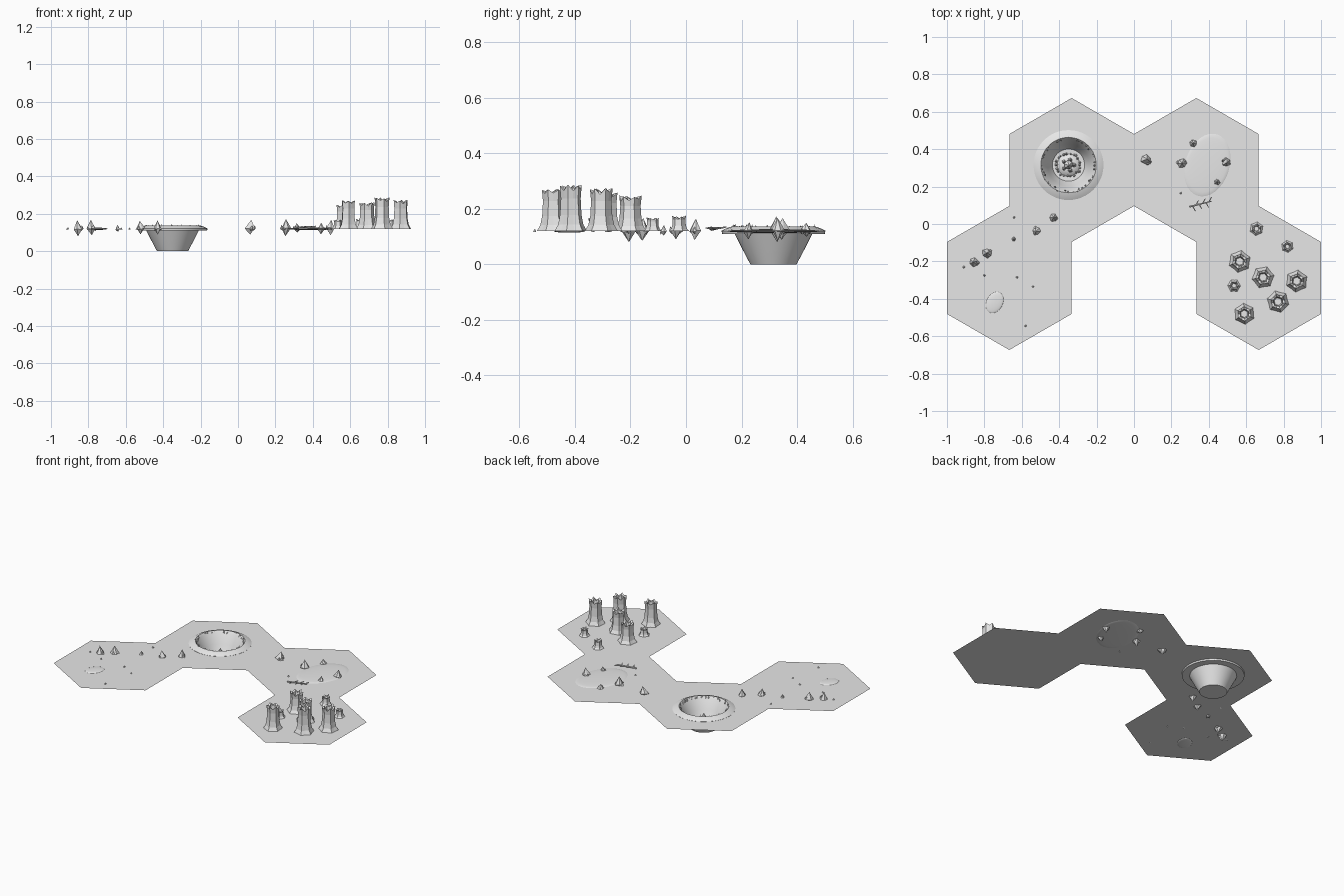
import bpy, bmesh, math, random
from mathutils import Vector, Matrix

if "Cube" in bpy.data.objects:
    bpy.data.objects.remove(bpy.data.objects["Cube"])

random.seed(4)
Z = 0.12                       # ground level
TAU = math.tau
grey = bpy.data.materials.new("pale_grey")
grey.diffuse_color = (0.8, 0.8, 0.8, 1)
grey.use_nodes = True
grey.node_tree.nodes["Principled BSDF"].inputs["Base Color"].default_value = grey.diffuse_color


def finish(name, bm, smooth=False):
    bmesh.ops.recalc_face_normals(bm, faces=bm.faces)
    me = bpy.data.meshes.new(name)
    bm.to_mesh(me)
    bm.free()
    me.materials.append(grey)
    ob = bpy.data.objects.new(name, me)
    bpy.context.collection.objects.link(ob)
    if smooth:
        bpy.ops.object.select_all(action='DESELECT')
        ob.select_set(True)
        bpy.context.view_layer.objects.active = ob
        bpy.ops.object.shade_smooth_by_angle(angle=math.radians(35))
    return ob


def loft(bm, rings, cap_last=True):
    """Join rings of points with quads."""
    rows = [[bm.verts.new(p) for p in r] for r in rings]
    n = len(rows[0])
    for a, b in zip(rows, rows[1:]):
        for i in range(n):
            j = (i + 1) % n
            bm.faces.new((a[i], a[j], b[j], b[i]))
    if cap_last:
        bm.faces.new(rows[-1])


def ring(c, r, z, n, turn=0.0):
    return [Vector((c[0] + r * math.cos(TAU * i / n + turn),
                    c[1] + r * math.sin(TAU * i / n + turn), z)) for i in range(n)]


def spike(bm, x, y, r, low, high, sides=5, lean=0.2):
    """Double-ended shard around the given spot."""
    turn = random.uniform(0, TAU)
    mid = (low + high) / 2 - 0.004
    girth = [bm.verts.new((x + r * k * math.cos(TAU * i / sides + turn),
                           y + r * k * math.sin(TAU * i / sides + turn),
                           mid + random.uniform(-.15, .15) * r))
             for i in range(sides) for k in [random.uniform(.8, 1.1)]]
    for z in (low, high):
        tip = bm.verts.new((x + random.uniform(-lean, lean) * r,
                            y + random.uniform(-lean, lean) * r, z))
        for i in range(sides):
            bm.faces.new((girth[i], girth[(i + 1) % sides], tip))


# ---- hexagonal ground tiles; the crater tile has a round hole
R = 2 / 3 / math.sqrt(3)
CRATER = Vector((-0.35, 0.315))
for name, cx, cy in (("tile_pond", 1/3, .2885), ("tile_pillars", 2/3, -.2885),
                     ("tile_meadow", -2/3, -.2885), ("tile_crater", -1/3, .2885)):
    bm = bmesh.new()
    if name == "tile_crater":
        n, outer = 48, []
        for i in range(n):     # walk the hexagon outline evenly per side
            k, t = divmod(i, n // 6)
            a, b = [Vector((cx + R * math.cos(TAU * q / 6 + math.pi / 6),
                            cy + R * math.sin(TAU * q / 6 + math.pi / 6), Z)) for q in (k, k + 1)]
            outer.append(a.lerp(b, t / (n // 6)))
        loft(bm, [outer, ring(CRATER, 0.15, Z, n, math.pi / 6)], False)
    else:
        bm.faces.new([bm.verts.new(p) for p in ring((cx, cy), R, Z, 6, math.pi / 6)])
    finish(name, bm)

# ---- crater bowl: under-flange, raised rim, inner wall, floor
bm = bmesh.new()
n = 48
inner = [(.15, .11), (.185, .11), (.187, .121), (.168, .131), (.148, .137), (.138, .125),
         (.112, .062), (.086, .014), (.06, .012), (.045, .024), (.025, .03)]
loft(bm, [ring(CRATER, r, z, n) for r, z in inner])
loft(bm, [ring(CRATER, r, z, n) for r, z in ((.15, .11), (.14, .11), (.112, .055), (.083, 0))])
finish("crater_bowl", bm, True)

# ---- broken stones on the rim and round the floor, shards in the middle
bm = bmesh.new()
for count, rad, low, high, size in ((44, .143, .118, .146, .008), (22, .062, .008, .034, .008)):
    for i in range(count):
        a = TAU * (i + random.uniform(-.3, .3)) / count
        d = rad + random.uniform(-.006, .006)
        spike(bm, CRATER.x + d * math.cos(a), CRATER.y + d * math.sin(a),
              size * random.uniform(.6, 1.2), low, high - random.uniform(0, .012), 5, .5)
finish("crater_stones", bm)
bm = bmesh.new()
spike(bm, CRATER.x, CRATER.y, .026, .015, .09, 6)
for i in range(5):
    a = TAU * i / 5
    spike(bm, CRATER.x + .03 * math.cos(a), CRATER.y + .03 * math.sin(a), .012, .012, .058)
finish("crater_shards", bm)

# ---- hollow six-sided pillars with flared feet and jagged tops
for i, (x, y, top, s) in enumerate((
        (.565, -.2, .25, 1), (.69, -.285, .265, 1), (.77, -.415, .288, 1), (.87, -.305, .275, 1),
        (.59, -.48, .275, .95), (.655, -.025, .176, .62), (.82, -.12, .17, .55),
        (.535, -.33, .17, .58))):
    bm = bmesh.new()
    n, turn = 12, random.uniform(0, TAU)
    notch = [random.uniform(0, .008) if k % 2 == 0 else random.uniform(.014, .024) for k in range(n)]

    def section(r, z, valley, jag=0):
        pts = []
        for k in range(n):
            q = r * s * (1 if k % 2 == 0 else valley)
            a = TAU * k / n + turn
            pts.append(Vector((x + q * math.cos(a), y + q * math.sin(a), z - jag * notch[k] * s)))
        return pts
    h = top - Z
    loft(bm, [section(.060, Z, .84), section(.047, Z + .14 * h, .84), section(.040, Z + .35 * h, .86),
              section(.037, Z + .7 * h, .87), section(.041, top, .87, 1),
              section(.027, top - .004, .87, 1), section(.021, top - .4 * h, .87)])
    finish(f"pillar_{i + 1}", bm)

# ---- standing crystals: x, y, radius, bottom, top
bm = bmesh.new()
for x, y, r, low, high in (
        (.065, .345, .029, .088, .167), (.255, .325, .026, .08, .172), (.318, .432, .02, .1, .15),
        (.495, .33, .026, .085, .168), (.445, .225, .019, .09, .152), (-.43, .035, .022, .088, .165),
        (-.52, -.037, .024, .09, .162), (-.643, -.08, .013, .104, .142),
        (-.785, -.155, .026, .085, .167), (-.855, -.205, .026, .08, .166)):
    spike(bm, x, y, r, low, high, 6)
    for k in range(2):         # small side shards
        a = random.uniform(0, TAU)
        spike(bm, x + r * .7 * math.cos(a), y + r * .7 * math.sin(a), r * .45,
              Z - .012, Z + .4 * (high - Z), 5, .8)
finish("crystals", bm)

# ---- pebbles
bm = bmesh.new()
for x, y in ((-.64, .035), (-.91, -.23), (-.8, -.275), (-.625, -.285), (-.54, -.335),
             (-.58, -.545), (.25, .165)):
    spike(bm, x, y, .008, Z - .004, Z + .008)
finish("pebbles", bm)

# ---- shallow pools: flattened domes
for name, x, y, a, b, tilt, h in (("large_pool", .392, .315, .118, .172, -18, .007),
                                  ("small_pool", -.745, -.42, .043, .06, -28, .006)):
    bm = bmesh.new()
    bmesh.ops.create_uvsphere(bm, u_segments=32, v_segments=12, radius=1)
    bm.transform(Matrix.Translation((x, y, Z)) @ Matrix.Rotation(math.radians(tilt), 4, 'Z')
                 @ Matrix.Diagonal((a, b, h, 1)))
    finish(name, bm, True)

# ---- fallen branch with side twigs
bm = bmesh.new()


def stick(p, q, r):
    p, q = Vector(p), Vector(q)
    turn = (q - p).to_track_quat('Z', 'Y').to_matrix().to_4x4()
    bmesh.ops.create_cone(bm, cap_ends=True, segments=6, radius1=r, radius2=r * .5,
                          depth=(q - p).length, matrix=Matrix.Translation((p + q) / 2) @ turn)


a, b = Vector((.295, .092, .127)), Vector((.415, .122, .131))
stick(a, b, .006)
for k, t in enumerate((.15, .3, .45, .6, .75, .88)):
    c = a.lerp(b, t)
    side = 1 if k % 2 else -1
    stick(c, c + Vector((.014, side * .026, .004)), .004)
finish("fallen_branch", bm)
